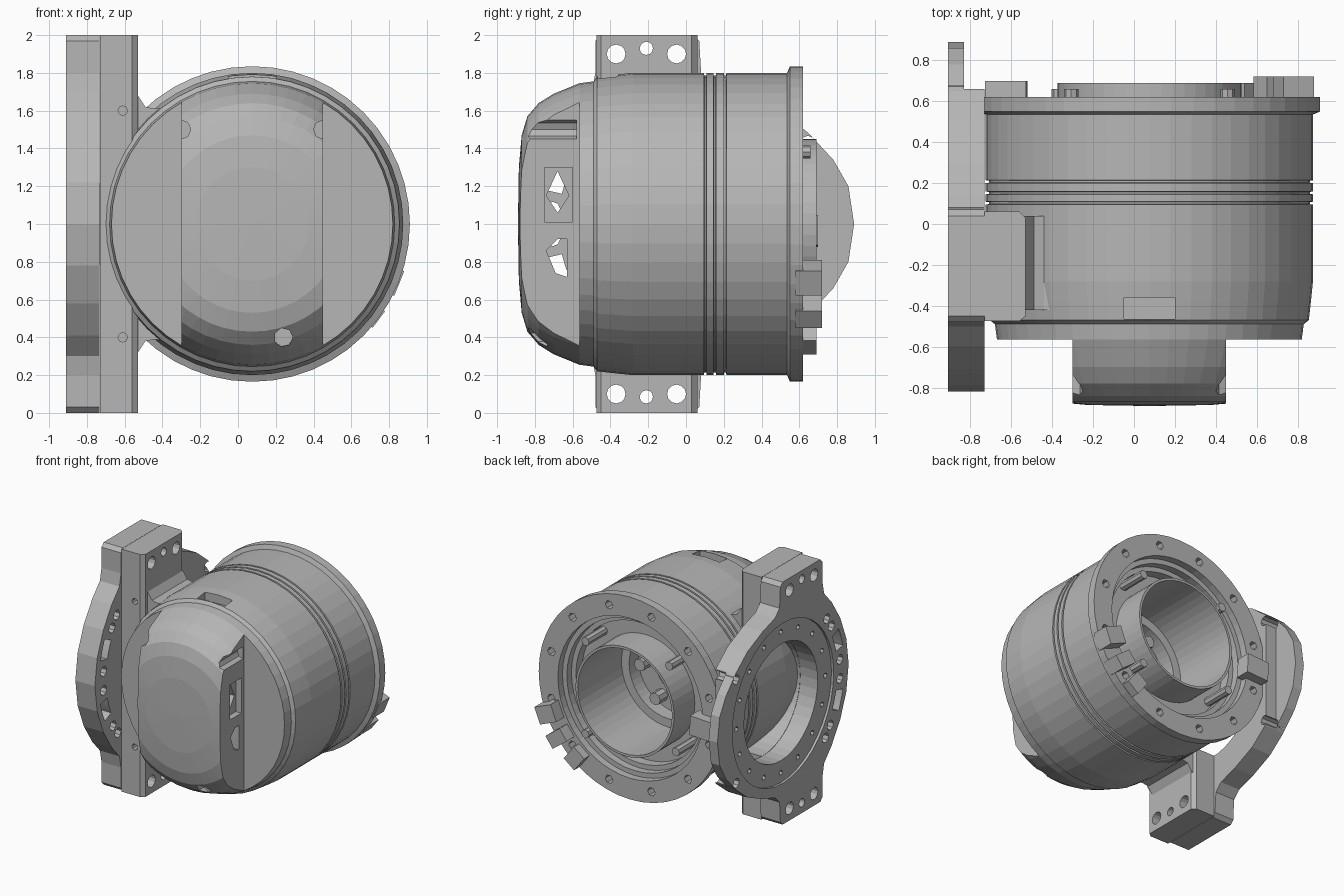
import bpy, bmesh
from math import sin, cos, pi, radians
from mathutils import Matrix, Vector

if "Cube" in bpy.data.objects:
    bpy.data.objects.remove(bpy.data.objects["Cube"], do_unlink=True)

CX, CZ = 0.075, 1.0      # drum axis
PY = 0.035               # mounting ring centre

grey = bpy.data.materials.new("cast metal grey")
grey.use_nodes = True
grey.diffuse_color = (0.47, 0.47, 0.47, 1)
grey.node_tree.nodes["Principled BSDF"].inputs["Base Color"].default_value = (0.47, 0.47, 0.47, 1)


def finish(bm, name):
    bmesh.ops.recalc_face_normals(bm, faces=bm.faces)
    me = bpy.data.meshes.new(name)
    bm.to_mesh(me)
    bm.free()
    ob = bpy.data.objects.new(name, me)
    bpy.context.scene.collection.objects.link(ob)
    return ob


def prism(name, pts, axis, a, b):
    """Polygon in the plane across an axis, extruded from a to b."""
    def place(p, d):
        return {"x": (d, *p), "y": (p[0], d, p[1]), "z": (*p, d)}[axis]
    bm = bmesh.new()
    low = [bm.verts.new(place(p, a)) for p in pts]
    high = [bm.verts.new(place(p, b)) for p in pts]
    bm.faces.new(low)
    bm.faces.new(high)
    n = len(pts)
    for i in range(n):
        j = (i + 1) % n
        bm.faces.new((low[i], low[j], high[j], high[i]))
    return finish(bm, name)


def box(name, x, y, z):
    return prism(name, [(x[0], y[0]), (x[1], y[0]), (x[1], y[1]), (x[0], y[1])], "z", *z)


def rod(name, centre, r, axis, a, b, n=12):
    pts = [(centre[0] + r * cos(2 * pi * i / n), centre[1] + r * sin(2 * pi * i / n)) for i in range(n)]
    return prism(name, pts, axis, a, b)


def lathe(name, profile, steps=48):
    """Turn (radius, y) points around the drum axis."""
    bm = bmesh.new()
    vs = [bm.verts.new((CX + r, y, CZ)) for r, y in profile]
    es = [bm.edges.new(e) for e in zip(vs, vs[1:])]
    bmesh.ops.spin(bm, geom=vs + es, cent=(CX, 0, CZ), axis=(0, 1, 0), angle=2 * pi, steps=steps)
    bmesh.ops.remove_doubles(bm, verts=bm.verts, dist=0.0005)
    return finish(bm, name)


def cut(ob, *cutters):
    for c in cutters:
        mod = ob.modifiers.new("cut", "BOOLEAN")
        mod.operation, mod.solver, mod.object = "DIFFERENCE", "EXACT", c
        bpy.context.view_layer.objects.active = ob
        bpy.ops.object.modifier_apply(modifier=mod.name)
        bpy.data.objects.remove(c, do_unlink=True)


def polar(r, deg, c):
    return c[0] + r * cos(radians(deg)), c[1] + r * sin(radians(deg))


# Drum with domed front, grooves, back flange and hollow inner tube
body = lathe("drum_housing", [
    (0, -.89), (.3, -.885), (.47, -.87), (.57, -.84), (.64, -.78), (.69, -.70), (.745, -.565),
    (.755, -.49), (.78, -.47), (.79, -.38), (.8, -.28),
    (.8, .095), (.785, .097), (.785, .107), (.8, .109), (.8, .145), (.785, .147), (.785, .157),
    (.8, .159), (.8, .2), (.785, .202), (.785, .212), (.8, .214),
    (.8, .535), (.835, .55), (.835, .62), (.66, .62), (.66, .56), (.62, .56), (.62, .5),
    (.58, .5), (.58, .42), (.45, .42), (.45, .69), (.43, .69), (.43, .12), (.36, .12),
    (.36, 0), (.2, 0), (.2, -.2), (0, -.2)])

# Flats beside the front hump
cut(body, box("flat_right", (-1.2, -.30), (-1, -.565), (0, 2)),
    box("flat_left", (.45, 1.2), (-1, -.565), (0, 2)))

# Screw notches, cable slots and side windows
cut(body, *[rod("notch", (x, 1.5), .05, "y", -1, -.58, 8) for x in (-.30, .45)])
cut(body, rod("lower_slot", (.24, .4), .05, "y", -1, -.72, 7),
    box("upper_slot", (-.05, .2), (-.465, -.36), (1.72, 1.9)),
    box("window_recess", (.4, .5), (-.75, -.60), (1.01, 1.30)),
    prism("window_through", [(-.74, 1.15), (-.68, 1.06), (-.62, 1.15), (-.68, 1.28)], "x", -.5, .6),
    prism("low_window", [(-.74, .86), (-.68, .92), (-.63, .92), (-.63, .72), (-.69, .74)], "x", -.5, .6))

# Bolt holes round the back flange
cut(body, *[rod("bolt_hole", polar(.745, 30 * i + 15, (CX, CZ)), .035, "y", .52, .7, 6) for i in range(12)])

# Lugs and standoff pegs on the back
for deg, r0, r1, w, top in ((-22, .68, .84, .07, .72), (-37, .68, .84, .055, .72),
                            (-52, .68, .83, .06, .69), (183, .60, .80, .08, .70)):
    a = radians(deg)
    out, side = Vector((cos(a), sin(a))), Vector((-sin(a), cos(a)))
    c = Vector((CX, CZ))
    prism("flange_lug", [c + out * r + side * s for r, s in ((r0, -w), (r1, -w), (r1, w), (r0, w))],
          "y", .58, top)
for deg in (45, 135, 215, 315):
    rod("standoff_peg", polar(.54, deg, (CX, CZ)), .035, "y", .4, .66, 8)

# Ribbed hub deep inside the tube
for i in range(6):
    rod("inner_boss", polar(.28, 60 * i, (CX, CZ)), .05, "y", -.02, .1, 8)

# Mounting plate: upper outline mirrored to the lower half
upper = [(.89, 1.0), (.86, 1.2), (.78, 1.34), (.65, 1.48), (.5, 1.6), (.3, 1.69), (.14, 1.74),
         (.08, 1.8), (.07, 1.97), (.04, 2), (-.45, 2), (-.48, 1.97), (-.48, 1.8), (-.5, 1.7),
         (-.6, 1.59), (-.71, 1.42), (-.79, 1.22), (-.82, 1.0)]
outline = upper + [(y, 2 - z) for y, z in upper[-2:0:-1]]
plate = prism("mounting_plate", outline, "x", -.91, -.732)
spine = prism("mounting_spine", [(-.73, -.475), (-.56, -.475), (-.53, -.45), (-.53, .03), (-.56, .06), (-.73, .06)],
              "z", 0, 2)
cut(plate, box("thin_back_edge", (-.83, -.7), (.66, 1), (0, 2)),
    rod("recess", (PY, CZ), .66, "x", -1, -.89, 40))
for part in (plate, spine):
    cut(part, rod("opening", (PY, CZ), .48, "x", -1, -.4, 40))
    for z in (.1, 1.9):
        for y, r in ((-.37, .05), (-.05, .05), (-.21, .035)):
            zz = z + (.03 if z > 1 else -.015) * (r < .04)
            cut(part, rod("tab_hole", (y, zz), r, "x", -1, -.4))

# Ring of small screws holes, rim slots and rim holes
cut(plate, *[rod("ring_hole", polar(.58, 360 / 16 * i, (PY, CZ)), .022, "x", -1, -.84, 6) for i in range(16)])
for start in (155, 193):
    arc = [start + 3 * i for i in range(5)]
    pts = [polar(.80, d, (PY, CZ)) for d in arc] + [polar(.71, d, (PY, CZ)) for d in reversed(arc)]
    cut(plate, prism("rim_slot", pts, "x", -1, -.5))
cut(plate, *[rod("rim_hole", polar(.745, d, (PY, CZ)), .04, "x", -1, -.5, 8)
             for d in (140, 148, 174, 186, 214, 222, 35, -35)])
cut(spine, *[rod("face_hole", (-.61, z), .025, "y", -.6, -.4, 8) for z in (.4, 1.6)])

# Webs joining drum and spine above and below
web = [(-.56, 1.70), (-.53, 1.68), (-.49, 1.62), (-.44, 1.61), (-.38, 1.62), (-.42, 1.5), (-.56, 1.4)]
prism("upper_web", web, "y", -.42, .04)
prism("lower_web", [(x, 2 - z) for x, z in web], "y", -.42, .04)

# One cast finish on every part
for ob in bpy.context.scene.objects:
    if ob.type == "MESH":
        ob.data.materials.clear()
        ob.data.materials.append(grey)
